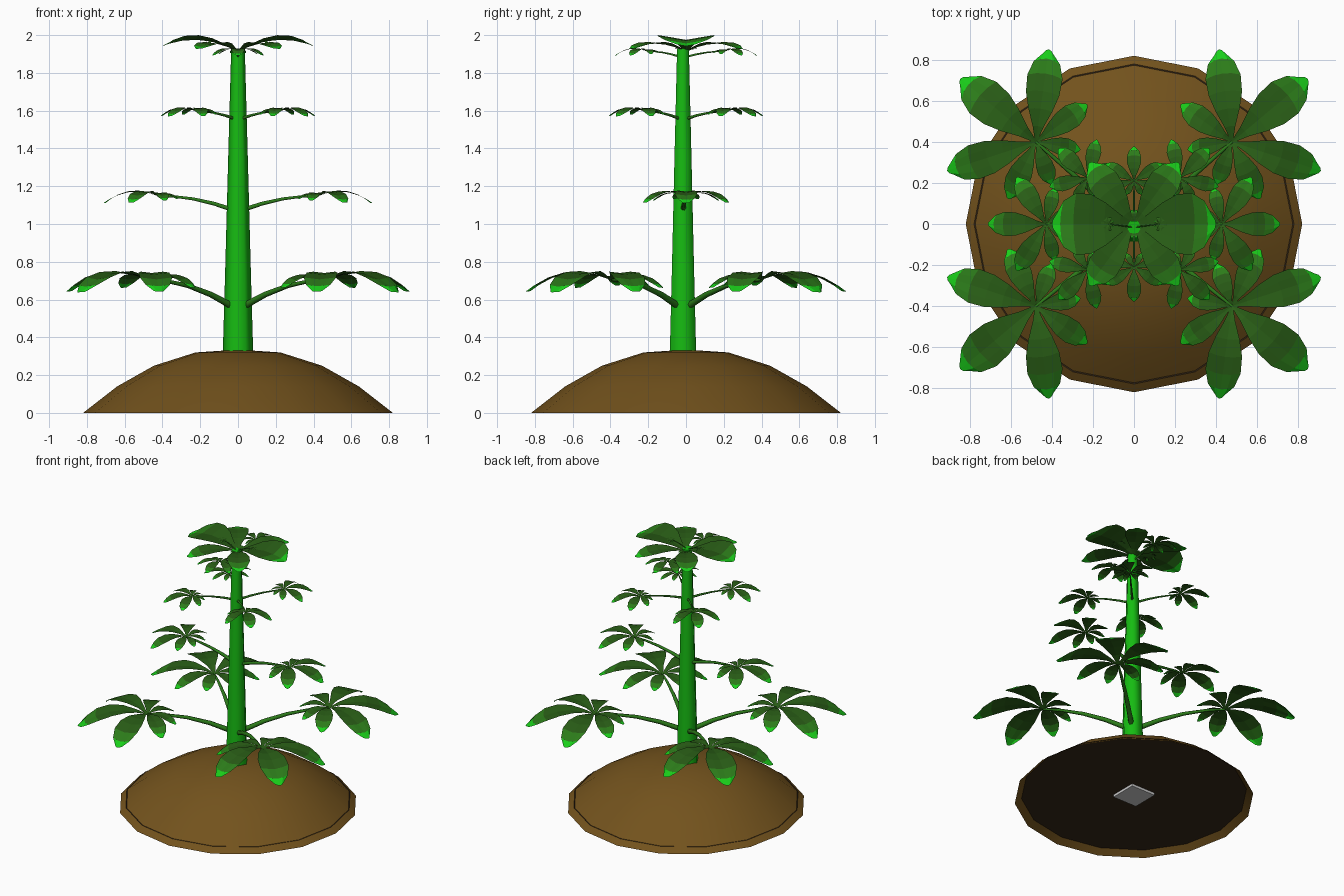
import bpy, bmesh
from math import sin, cos, pi, radians, atan2
from mathutils import Vector, Matrix

if "Cube" in bpy.data.objects:
    bpy.data.objects.remove(bpy.data.objects["Cube"])


def material(name, rgb):
    m = bpy.data.materials.new(name)
    m.diffuse_color = (*rgb, 1)
    m.use_nodes = True
    m.node_tree.nodes["Principled BSDF"].inputs["Base Color"].default_value = m.diffuse_color
    return m


DARK = material("leaf_dark", (0.022, 0.11, 0.008))
MID = material("leaf_mid", (0.025, 0.20, 0.010))
BRIGHT = material("leaf_bright", (0.010, 0.62, 0.010))
STALK = material("stalk_green", (0.008, 0.50, 0.006))
SOIL = material("soil", (0.17, 0.085, 0.012))
DEEP = material("deep_soil", (0.035, 0.02, 0.009))


def finish(name, bm, mats, smooth=False):
    me = bpy.data.meshes.new(name)
    bm.to_mesh(me)
    bm.free()
    for m in mats:
        me.materials.append(m)
    for p in me.polygons:
        p.use_smooth = smooth
    ob = bpy.data.objects.new(name, me)
    bpy.context.collection.objects.link(ob)
    return ob


def bridge(bm, rings, mat=0):
    faces = []
    for a, b in zip(rings, rings[1:]):
        n = len(a)
        for i in range(n):
            j = (i + 1) % n
            faces.append(bm.faces.new((a[i], a[j], b[j], b[i])))
            faces[-1].material_index = mat
    return faces


def ring(bm, n, r, z, y=0.0):
    return [bm.verts.new((r * cos(2 * pi * i / n), y + r * sin(2 * pi * i / n), z))
            for i in range(n)]


# soil mound: open-bottomed 16-sided dome
bm = bmesh.new()
rings = [ring(bm, 16, r, z) for r, z in
         [(0.82, 0), (0.64, 0.14), (0.445, 0.25), (0.225, 0.32)]]
bridge(bm, rings)
top = bm.verts.new((0, 0, 0.335))
for i in range(16):
    bm.faces.new((rings[-1][i], rings[-1][(i + 1) % 16], top))
finish("soil_mound", bm, [SOIL], True)

# dark disc closing the mound from below
bm = bmesh.new()
bm.faces.new(ring(bm, 16, 0.78, 0.036)[::-1])
finish("mound_underside", bm, [DEEP])

# small grey plate under the mound
bm = bmesh.new()
bmesh.ops.create_cube(bm, size=1, matrix=Matrix.Translation((0, 0, 0.028))
                      @ Matrix.Diagonal((0.2, 0.2, 0.02, 1)))
finish("base_plate", bm, [])

# tapered six-sided stalk
bm = bmesh.new()
rings = [ring(bm, 6, r, z, -0.016) for r, z in
         [(0.081, 0.3), (0.068, 0.75), (0.052, 1.35), (0.036, 1.93)]]
bridge(bm, rings)
bm.faces.new(rings[-1])
bm.faces.new(rings[0][::-1])
stalk = finish("stalk", bm, [STALK])
for p in stalk.data.polygons:
    p.use_smooth = abs(p.normal.z) < 0.9

# outline of one leaflet: (distance along, relative half width)
OUTLINE = [(0, 0.05), (0.17, 0.3), (0.36, 0.68), (0.55, 0.95),
           (0.74, 1.0), (0.9, 0.75), (1, 0.3)]


def leaflet(bm, centre, angle, length, width, rise=0.42, fall=0.56, cup=0.12):
    """Arched leaf blade, four faces wide, growing from centre."""
    rot = Matrix.Rotation(angle, 4, 'Z')
    rows = []
    for t, w in OUTLINE:
        row = []
        for s in (-1, -0.5, 0, 0.5, 1):
            hw = w * width * length
            x = length * (t - 0.05 * s * s * t)
            z = length * (rise * t - fall * t * t) + cup * hw * abs(s)
            row.append(bm.verts.new(Vector(centre) + rot @ Vector((x, s * hw, z))))
        rows.append(row)
    for k, (a, b) in enumerate(zip(rows, rows[1:])):
        for i in range(4):
            f = bm.faces.new((a[i], b[i], b[i + 1], a[i + 1]))
            f.material_index = 2 if k == 5 else 1 if k == 4 else 0


# one hand of seven leaflets: (angle from outward, length, half width)
HAND = [(0, 0.48, 0.21)] + [(s * a, l, w) for s in (-1, 1) for a, l, w in
                            [(58, 0.455, 0.19), (104, 0.31, 0.19), (150, 0.22, 0.2)]]


def hand(name, centre, scale):
    bm = bmesh.new()
    out = atan2(centre[1], centre[0])
    for a, l, w in HAND:
        leaflet(bm, centre, out + radians(a), l * scale, w)
    finish(name, bm, [DARK, MID, BRIGHT])


def stem(name, centre, root_z, r):
    """Thin curved six-sided stem from the stalk to a hand of leaves."""
    bm = bmesh.new()
    flat = Vector((centre[0], centre[1], 0))
    d = flat.normalized()
    side = Vector((-d.y, d.x, 0))
    rise = centre[2] - root_z
    rings = []
    for t in (0.06, 0.3, 0.55, 0.8, 1):
        c = flat * t + Vector((0, -0.016 * (1 - t), root_z + rise * (1 - (1 - t) ** 2)))
        slope = Vector((d.x * flat.length, d.y * flat.length, 2 * rise * (1 - t))).normalized()
        up = slope.cross(side)
        rr = r * (1 - 0.6 * t)
        rings.append([bm.verts.new(c + rr * (cos(i * pi / 3) * side + sin(i * pi / 3) * up))
                      for i in range(6)])
    bridge(bm, rings)
    bmesh.ops.recalc_face_normals(bm, faces=bm.faces[:])
    finish(name, bm, [MID], True)


# tiers of leaves: (x, y, height, root height, scale, stem radius)
TIERS = [("lower", 0.478, 0.40, 0.705, 0.545, 1.0, 0.019),
         ("middle", 0.43, 0.0, 1.15, 1.065, 0.59, 0.014),
         ("upper", 0.225, 0.225, 1.598, 1.55, 0.42, 0.009),
         ("top", 0.0, 0.21, 1.915, 1.88, 0.35, 0.007),
         ("bud", 0.125, 0.0, 1.965, 1.92, 0.13, 0.004)]
for name, x, y, z, root, scale, r in TIERS:
    spots = sorted({(sx * x, sy * y) for sx in (-1, 1) for sy in (-1, 1)})
    for i, (px, py) in enumerate(spots):
        hand(f"{name}_leaves_{i + 1}", (px, py, z), scale)
        stem(f"{name}_stem_{i + 1}", (px, py, z), root, r)

# crown: two broad side leaves and four narrower diagonal ones
bm = bmesh.new()
for base in (0, pi):
    leaflet(bm, (0, 0, 1.912), base, 0.40, 0.38, 0.545, 0.47, 0.17)
    for s in (-1, 1):
        leaflet(bm, (0, 0, 1.912), base + s * radians(54), 0.37, 0.21, 0.42, 0.38)
        leaflet(bm, (0, 0, 1.912), base + s * radians(80), 0.07, 0.2, 0.5, 0.3)
finish("crown_leaves", bm, [DARK, MID, BRIGHT])
